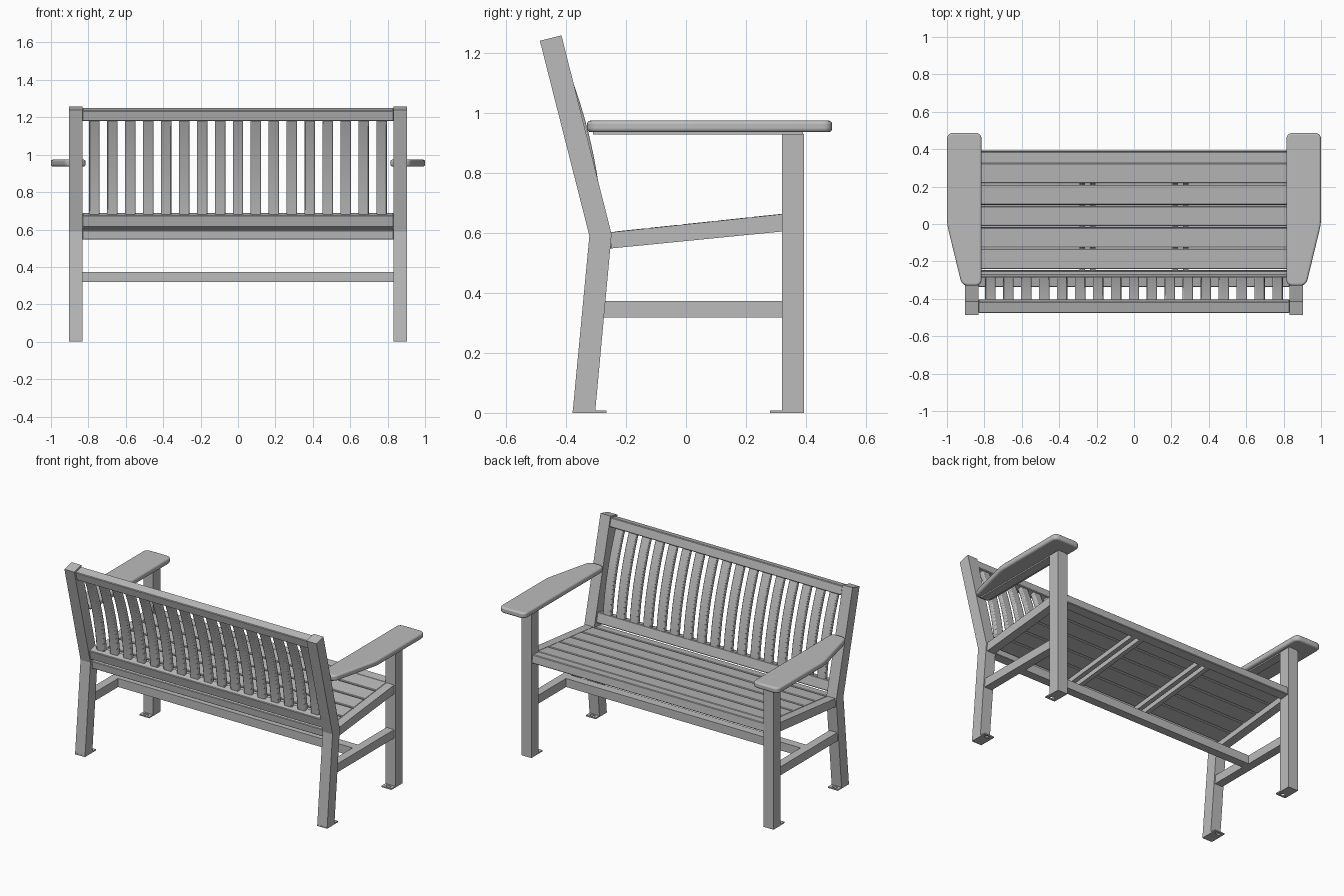
import bpy, bmesh
from math import cos, sin, pi, atan2
from mathutils import Vector

cube = bpy.data.objects.get("Cube")
if cube:
    bpy.data.objects.remove(cube, do_unlink=True)

grey = bpy.data.materials.new("plain grey")
grey.use_nodes = True
COLOUR = (0.5, 0.5, 0.5, 1)
grey.diffuse_color = COLOUR
grey.node_tree.nodes["Principled BSDF"].inputs["Base Color"].default_value = COLOUR


def prism(name, points, push, mirror=False, bevel=0.0, segments=1, smooth=False):
    """Extrude a closed 3D outline along the push vector."""
    bm = bmesh.new()
    face = bm.faces.new([bm.verts.new(p) for p in points])
    moved = bmesh.ops.extrude_face_region(bm, geom=[face])["geom"]
    bmesh.ops.translate(bm, vec=Vector(push),
                        verts=[v for v in moved if isinstance(v, bmesh.types.BMVert)])
    bmesh.ops.recalc_face_normals(bm, faces=bm.faces)
    mesh = bpy.data.meshes.new(name)
    bm.to_mesh(mesh)
    bm.free()
    mesh.materials.append(grey)
    obj = bpy.data.objects.new(name, mesh)
    bpy.context.collection.objects.link(obj)
    if bevel:
        mod = obj.modifiers.new("Bevel", "BEVEL")
        mod.width, mod.segments = bevel, segments
        mod.limit_method, mod.angle_limit = "ANGLE", 0.8
    if mirror:
        obj.modifiers.new("Mirror", "MIRROR")
    if smooth:
        bpy.ops.object.select_all(action="DESELECT")
        obj.select_set(True)
        bpy.context.view_layer.objects.active = obj
        bpy.ops.object.shade_smooth_by_angle(angle=0.6)
    return obj


def side(name, profile, x0, x1, **options):
    """Extrude a (y, z) profile across x."""
    return prism(name, [(x0, y, z) for y, z in profile], (x1 - x0, 0, 0), **options)


def rect(y, z, along, thick, angle=0.0):
    """Rectangle profile whose long axis is turned by angle from +y."""
    c, s = cos(angle), sin(angle)
    return [(y + u * along / 2 * c - v * thick / 2 * s,
             z + u * along / 2 * s + v * thick / 2 * c)
            for u, v in ((-1, -1), (1, -1), (1, 1), (-1, 1))]


def rounded(corners, radius, steps=5):
    """Round the corners of a flat outline."""
    pts = [Vector(c) for c in corners]
    out = []
    for i, p in enumerate(pts):
        a = p + (pts[i - 1] - p).normalized() * radius
        b = p + (pts[(i + 1) % len(pts)] - p).normalized() * radius
        for k in range(steps + 1):
            t = k / steps
            out.append(a * (1 - t) ** 2 + p * 2 * t * (1 - t) + b * t * t)
    return out


IN, OUT = 0.832, 0.903          # leg faces in x
LEAN = atan2(0.167, 0.668)      # backrest lean
PITCH = atan2(0.06, 0.567)      # seat slope


def seat_top(y):
    return 0.63 + (y - 0.0) * 0.106


# Legs
side("front_legs", rect(0.357, 0.465, 0.074, 0.93), IN, OUT, mirror=True)
side("back_legs", [(-0.378, 0), (-0.303, 0), (-0.248, 0.595), (-0.415, 1.258),
                   (-0.487, 1.24), (-0.322, 0.59)], IN, OUT, mirror=True)

# Foot plates with a bolt hole in the tab
for name, y0, y1, hole in (("back_foot_plates", -0.378, -0.265, -0.284),
                           ("front_foot_plates", 0.28, 0.394, 0.3)):
    plate = side(name, rect((y0 + y1) / 2, 0.004, y1 - y0, 0.008), IN, OUT, mirror=True)
    xm = (IN + OUT) / 2
    ring = [(xm + 0.018 * cos(k * pi / 8), hole + 0.01 * sin(k * pi / 8), -0.02)
            for k in range(16)]
    cutter = prism(name + "_cutter", ring, (0, 0, 0.05))
    cutter.hide_render = True
    cutter.hide_viewport = True
    cutter.display_type = "WIRE"
    cut = plate.modifiers.new("Hole", "BOOLEAN")
    cut.operation, cut.object = "DIFFERENCE", cutter
    plate.modifiers.move(1, 0)

# Side rails and stretchers
side("seat_side_rails", [(-0.25, 0.548), (0.325, 0.605), (0.325, 0.663), (-0.25, 0.602)],
     IN + 0.008, OUT - 0.008, mirror=True)
side("side_stretchers", rect(0.025, 0.346, 0.6, 0.055), IN + 0.008, OUT - 0.008, mirror=True)
side("long_stretcher", rect(0.0, 0.346, 0.055, 0.055), -IN - 0.01, IN + 0.01)

# Seat frame
side("seat_front_rail", rect(0.358, 0.638, 0.064, 0.055, PITCH), -IN, IN, bevel=0.004)
side("seat_back_rail", rect(-0.278, 0.574, 0.058, 0.05, PITCH), -IN, IN, bevel=0.003)

# Seat boards
for i in range(5):
    y = 0.272 - i * 0.1145
    side(f"seat_board_{i + 1}", rect(y, seat_top(y) - 0.013, 0.108, 0.025, PITCH),
         -IN - 0.008, IN + 0.008, bevel=0.004)

# Paired joists under the seat
for i, x in enumerate((0.205, 0.262)):
    side(f"seat_joists_{i + 1}", rect(0.03, seat_top(0.03) - 0.04, 0.6, 0.03, PITCH),
         x, x + 0.03, mirror=True)

# Backrest rails
side("back_top_rail", rect(-0.44, 1.214, 0.062, 0.058, -LEAN + 2 * LEAN), -IN, IN, bevel=0.004)
side("back_bottom_rail", rect(-0.302, 0.65, 0.058, 0.066, LEAN), -IN, IN, bevel=0.004)

# Bowed backrest slats
front, back = [], []
for k in range(13):
    t = k / 12
    y = -0.281 - 0.133 * t + 0.022 * 4 * t * (1 - t)
    z = 0.67 + 0.53 * t
    front.append((y, z))
    back.append((y - 0.03, z - 0.006))
for i in range(17):
    x = (i - 8) * 0.096
    side(f"back_slat_{i + 1}", front + back[::-1], x - 0.028, x + 0.028,
         bevel=0.006, segments=2, smooth=True)

# Armrests with their support strips
outline = rounded([(0.815, 0.487, 0.936), (1.0, 0.487, 0.936), (1.0, 0.0, 0.936),
                   (0.92, -0.33, 0.936), (0.815, -0.33, 0.936)], 0.035)
prism("armrests", outline, (0, 0, 0.038), mirror=True, bevel=0.011, segments=3, smooth=True)
side("armrest_strips", rect(0.04, 0.932, 0.7, 0.008), IN + 0.008, OUT - 0.008, mirror=True)
